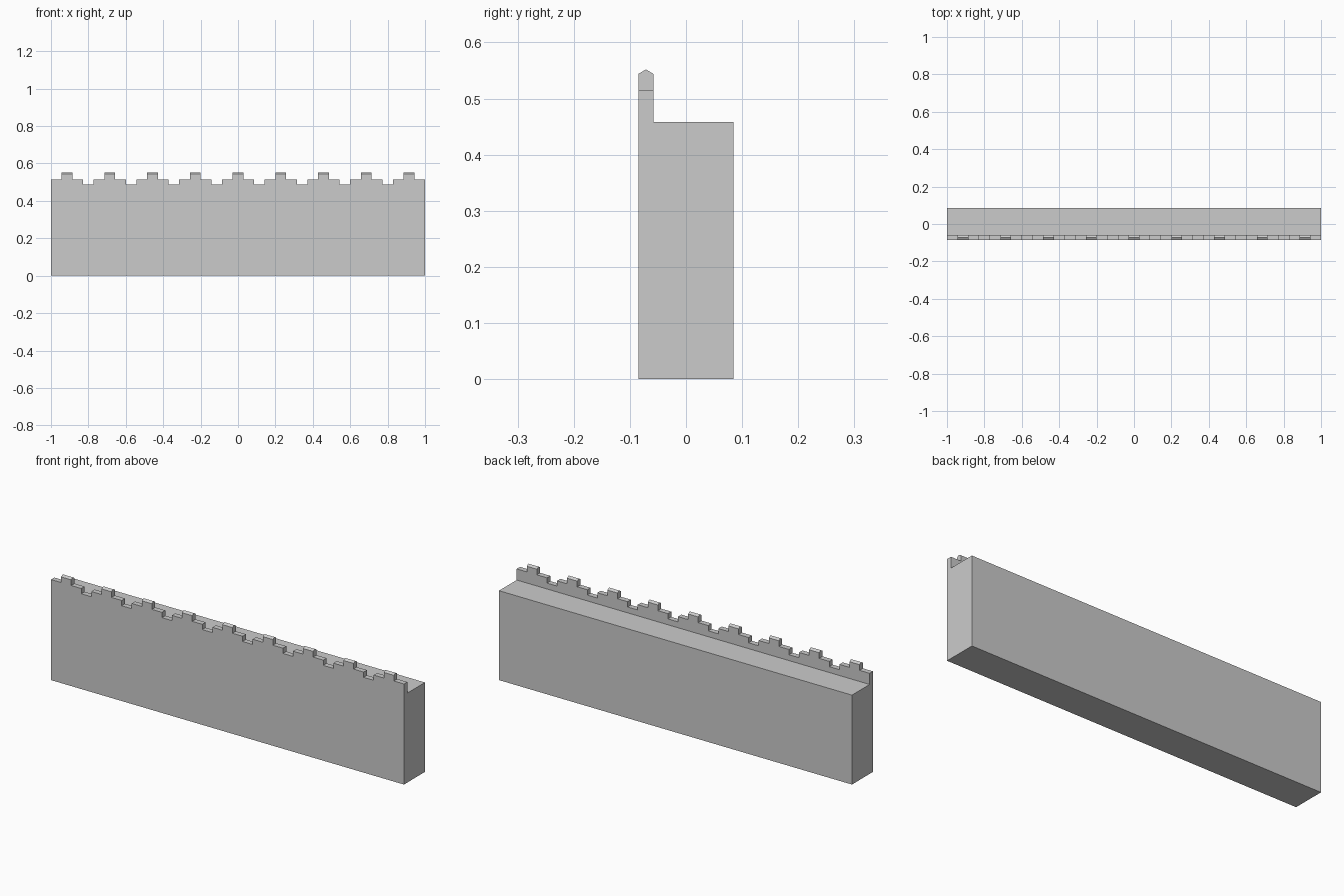
import bpy, bmesh

if "Cube" in bpy.data.objects:
    bpy.data.objects.remove(bpy.data.objects["Cube"])

UNIT = 2 / 35                      # width of one battlement step
FRONT, BACK, INNER = -0.085, 0.085, -0.058
WALK, NOTCH, STEP, EAVE, PEAK = 0.458, 0.488, 0.515, 0.544, 0.552


def prism(bm, points, offset):
    """Extrude a closed outline of 3D points by an offset vector."""
    face = bm.faces.new([bm.verts.new(p) for p in points])
    ext = bmesh.ops.extrude_face_region(bm, geom=[face])
    verts = [g for g in ext["geom"] if isinstance(g, bmesh.types.BMVert)]
    bmesh.ops.translate(bm, verts=verts, vec=offset)


def make_object(name, bm):
    bmesh.ops.recalc_face_normals(bm, faces=bm.faces[:])
    mesh = bpy.data.meshes.new(name)
    bm.to_mesh(mesh)
    bm.free()
    obj = bpy.data.objects.new(name, mesh)
    bpy.context.collection.objects.link(obj)
    return obj


# Wall: L-shaped section with walkway and ridged parapet, full length
section = [(FRONT, 0), (BACK, 0), (BACK, WALK), (INNER, WALK),
           (INNER, EAVE), ((FRONT + INNER) / 2, PEAK), (FRONT, EAVE)]
bm = bmesh.new()
prism(bm, [(-1, y, z) for y, z in section], (2, 0, 0))
wall = make_object("battlement_wall", bm)

# Cutter: stepped gaps between the nine merlons, plus the two end steps
TOP, Y0, DEPTH = 0.7, -0.2, (0, 0.4, 0)
bm = bmesh.new()
for i in range(8):
    a, b, c, d = [-1 + UNIT * (4 * i + k) for k in (2, 3, 4, 5)]
    gap = [(a, STEP), (b, STEP), (b, NOTCH), (c, NOTCH),
           (c, STEP), (d, STEP), (d, TOP), (a, TOP)]
    prism(bm, [(x, Y0, z) for x, z in gap], DEPTH)
for s in (-1, 1):
    end = [(s * (1 - UNIT), STEP), (s * 1.1, STEP), (s * 1.1, TOP), (s * (1 - UNIT), TOP)]
    prism(bm, [(x, Y0, z) for x, z in end], DEPTH)
cutter = make_object("gap_cutter", bm)
cutter.hide_render = True

# Cut the battlements
mod = wall.modifiers.new("battlements", "BOOLEAN")
mod.operation = "DIFFERENCE"
mod.solver = "EXACT"
mod.object = cutter
bpy.context.view_layer.objects.active = wall
bpy.ops.object.modifier_apply(modifier=mod.name)
bpy.data.objects.remove(cutter)
